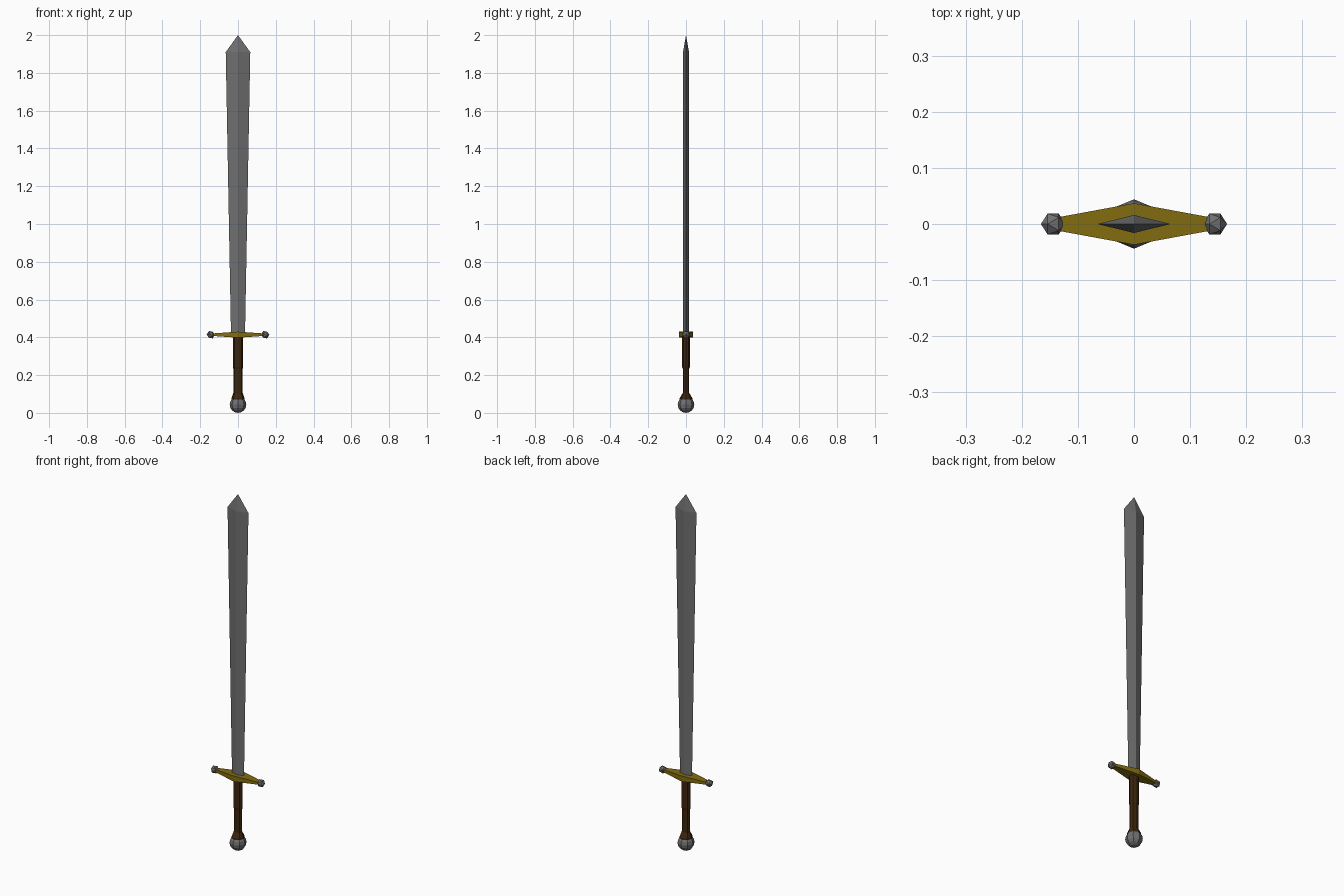
import bpy, bmesh, math
from mathutils import Matrix

if "Cube" in bpy.data.objects:
    bpy.data.objects.remove(bpy.data.objects["Cube"])


def material(name, rgb):
    m = bpy.data.materials.new(name)
    m.diffuse_color = (*rgb, 1)
    m.use_nodes = True
    m.node_tree.nodes["Principled BSDF"].inputs["Base Color"].default_value = m.diffuse_color
    return m


steel = material("steel", (0.16, 0.16, 0.16))
gold = material("gold", (0.22, 0.15, 0.005))
leather = material("leather", (0.045, 0.018, 0.004))


def finish(name, bm, mat):
    bmesh.ops.recalc_face_normals(bm, faces=bm.faces)
    me = bpy.data.meshes.new(name)
    bm.to_mesh(me)
    bm.free()
    me.materials.append(mat)
    ob = bpy.data.objects.new(name, me)
    bpy.context.collection.objects.link(ob)
    return ob


def loft(name, rings, mat):
    """Skin a list of equal-length point rings and cap both ends."""
    bm = bmesh.new()
    loops = [[bm.verts.new(p) for p in r] for r in rings]
    n = len(loops[0])
    for a, b in zip(loops, loops[1:]):
        for i in range(n):
            j = (i + 1) % n
            bm.faces.new((a[i], a[j], b[j], b[i]))
    bm.faces.new(loops[0])
    bm.faces.new(loops[-1])
    bmesh.ops.remove_doubles(bm, verts=bm.verts, dist=1e-5)
    return finish(name, bm, mat)


def oval(rx, ry, z, n, turn=0.0):
    return [(rx * math.cos(turn + math.tau * i / n),
             ry * math.sin(turn + math.tau * i / n), z) for i in range(n)]


# Diamond-section blade, widening towards the point
bm = bmesh.new()
low, high = ([bm.verts.new(p) for p in oval(rx, 0.016, z, 4)]
             for rx, z in ((0.037, 0.41), (0.065, 1.91)))
tip = bm.verts.new((0, 0, 2))
for i in range(4):
    j = (i + 1) % 4
    bm.faces.new((low[i], low[j], high[j], high[i]))
    bm.faces.new((high[i], high[j], tip))
bm.faces.new(low)
finish("blade", bm, steel)

# Crossguard, thickest in the middle
loft("crossguard",
     [[(x, -y, 0.414 - h), (x, y, 0.414 - h), (x, y, 0.414 + h), (x, -y, 0.414 + h)]
      for x, y, h in ((-0.13, 0.013, 0.007), (0, 0.037, 0.016), (0.13, 0.013, 0.007))],
     gold)

# Knobs on the guard ends
for side, label in ((-1, "left"), (1, "right")):
    bm = bmesh.new()
    bmesh.ops.create_icosphere(bm, subdivisions=1, radius=0.022,
                               matrix=Matrix.Translation((side * 0.144, 0, 0.414))
                               @ Matrix.Rotation(side * math.pi / 2, 4, 'Y'))
    finish(label + "_guard_knob", bm, steel)

# Oval grip flaring over the pommel
loft("grip",
     [oval(rx, ry, z, 8) for rx, ry, z in
      ((0.034, 0.034, 0.068), (0.034, 0.034, 0.078), (0.025, 0.017, 0.105),
       (0.025, 0.017, 0.235), (0.027, 0.02, 0.24), (0.027, 0.02, 0.405))],
     leather)

# Pommel
bm = bmesh.new()
bmesh.ops.create_uvsphere(bm, u_segments=8, v_segments=8, radius=0.044,
                          matrix=Matrix.Translation((0, 0, 0.044)))
finish("pommel", bm, steel)
